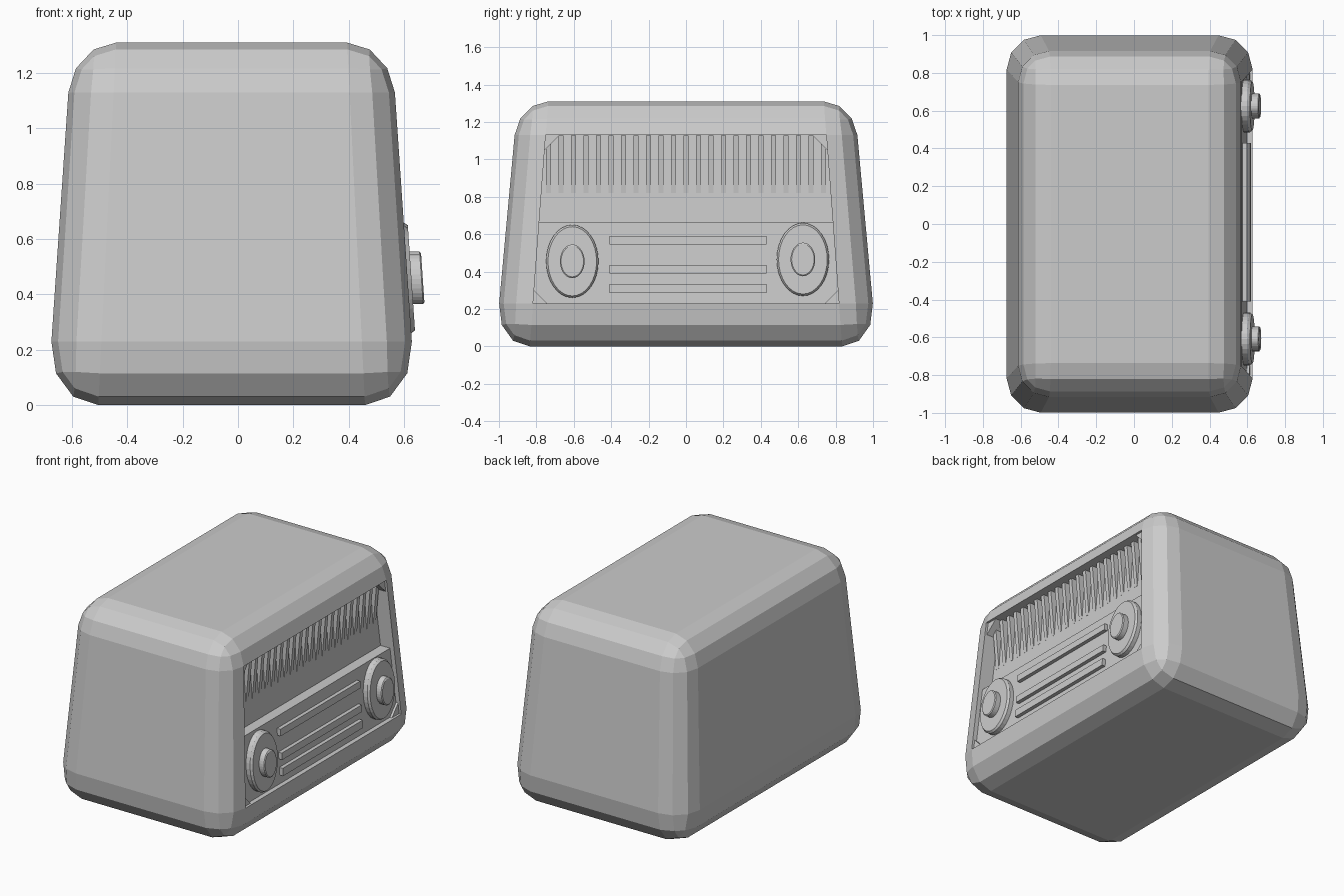
import bpy, bmesh, math

if "Cube" in bpy.data.objects:
    bpy.data.objects.remove(bpy.data.objects["Cube"])

H, BW, BX, BY, CX = 1.31, 0.185, 0.667, 1.02, -0.023


def face_x(z):
    # x of the sloping front plane at height z
    return CX + BX * (1 - 0.102 * z)


def open_y(z):
    # half width of the recessed opening at height z
    return (BY - BW) * (1 - 0.09 * z)


def finish(name, bm):
    bmesh.ops.recalc_face_normals(bm, faces=bm.faces[:])
    me = bpy.data.meshes.new(name)
    bm.to_mesh(me)
    bm.free()
    ob = bpy.data.objects.new(name, me)
    bpy.context.collection.objects.link(ob)
    return ob


def loft(name, loops):
    # closed solid through loops of (y, z, depth from the front plane)
    bm = bmesh.new()
    rings = [[bm.verts.new((face_x(z) + d, y, z)) for y, z, d in l] for l in loops]
    for a, b in zip(rings, rings[1:]):
        n = len(a)
        for i in range(n):
            bm.faces.new((a[i], a[(i + 1) % n], b[(i + 1) % n], b[i]))
    bm.faces.new(rings[0][::-1])
    bm.faces.new(rings[-1])
    return finish(name, bm)


def prism(name, pts, d0, d1):
    return loft(name, [[(y, z, d) for y, z in pts] for d in (d0, d1)])


def ellipse(y, z, ry, rz, d, n=32):
    return [(y + ry * math.cos(2 * math.pi * i / n),
             z + rz * math.sin(2 * math.pi * i / n), d) for i in range(n)]


# Cabinet: bevelled box, tapered upward, front face pushed in
bm = bmesh.new()
bmesh.ops.create_cube(bm, size=2)
for v in bm.verts:
    v.co = (v.co.x * BX, v.co.y * BY, (v.co.z + 1) * H / 2)
bmesh.ops.bevel(bm, geom=bm.edges[:], offset=BW, segments=3, profile=0.5, affect='EDGES')
for v in bm.verts:
    z = v.co.z * 1.24 if v.co.z < 0.4 else v.co.z + 0.005 * (v.co.z < 1.2)
    v.co = (CX + v.co.x * (1 - 0.102 * z), v.co.y * (1 - 0.09 * z), z)
bm.normal_update()
front = max(bm.faces, key=lambda f: f.calc_area() * f.normal.x)
new = bmesh.ops.extrude_discrete_faces(bm, faces=[front])["faces"][0]
for v in new.verts:
    v.co.x -= 0.1
finish("cabinet", bm)

# Control panel in the lower part of the opening
z0, z1 = 0.23, 0.665
prism("control_panel", [(-open_y(z0), z0), (open_y(z0), z0),
                        (open_y(z1), z1), (-open_y(z1), z1)], -0.11, -0.03)

# Grille slats: wedges that sink into the back plate toward the bottom
N = 23
for i in range(N):
    y = -0.735 + 1.47 * i / (N - 1)
    w, zb, zt = 0.014, 0.82, 1.128
    loft("grille_slat", [[(y - w, zb, -0.11), (y + w, zb, -0.11), (y + w, zt, -0.11), (y - w, zt, -0.11)],
                         [(y - w, zb, -0.099), (y + w, zb, -0.099), (y + w, zt, -0.05), (y - w, zt, -0.05)]])

# Corner blocks of the opening
for s in (-1, 1):
    for z, dz in ((0.23, 0.07), (1.13, -0.08)):
        prism("corner_block", [(s * open_y(z), z), (s * (open_y(z) - 0.075), z),
                               (s * open_y(z + dz), z + dz)], -0.1, -0.015)

# Dial strips
for za, zb in ((0.285, 0.335), (0.39, 0.435), (0.545, 0.59)):
    prism("dial_strip", [(-0.41, za), (0.43, za), (0.43, zb), (-0.41, zb)], -0.04, -0.005)

# Oval knobs with wide flanges
for y, z in ((-0.608, 0.455), (0.625, 0.465)):
    loft("knob_flange", [ellipse(y, z, 0.14, 0.195, -0.04), ellipse(y, z, 0.14, 0.195, 0.0),
                         ellipse(y, z, 0.13, 0.185, 0.014)])
    loft("knob", [ellipse(y, z, 0.066, 0.09, 0.0), ellipse(y, z, 0.066, 0.09, 0.05),
                  ellipse(y, z, 0.06, 0.083, 0.055)])
